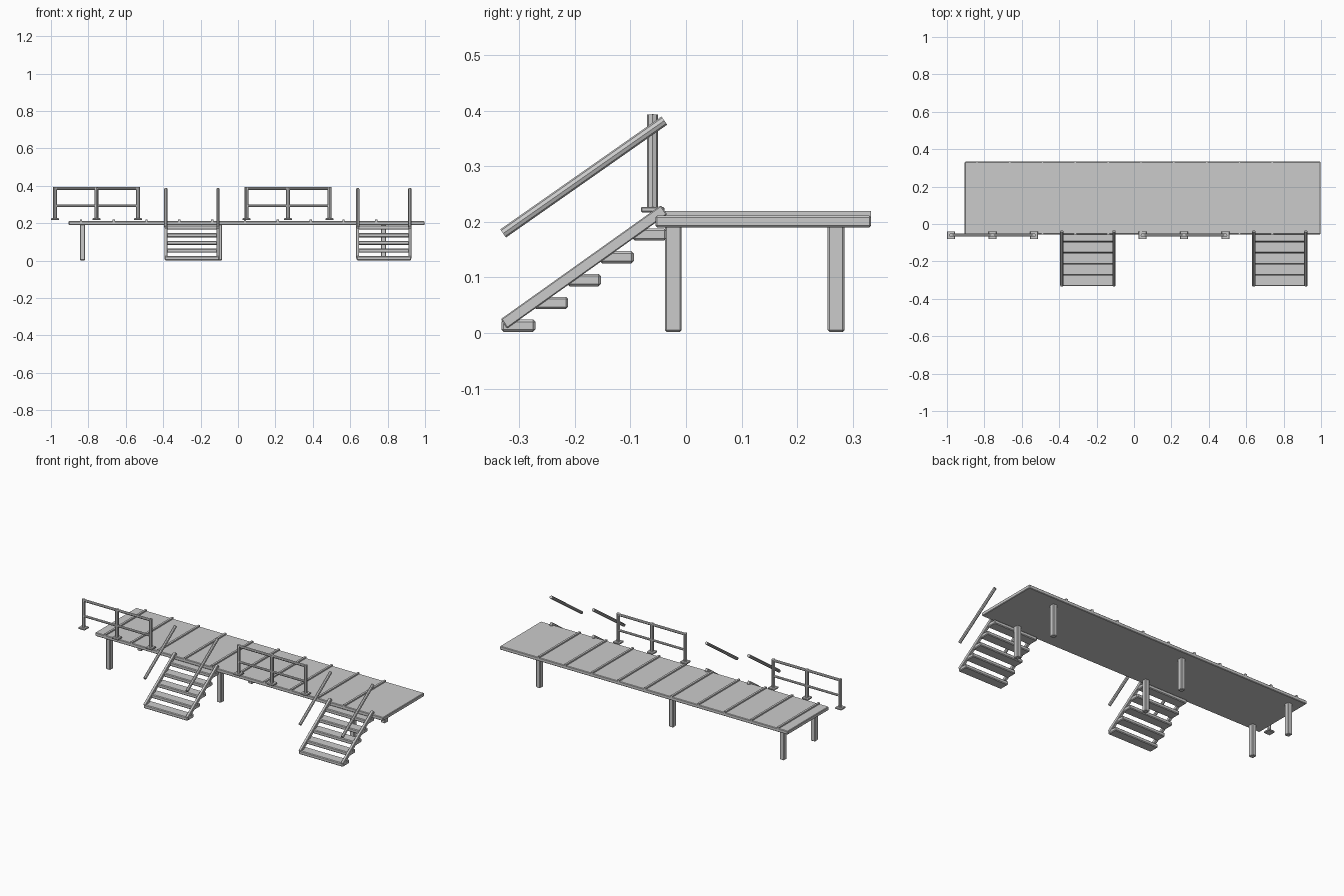
import bpy, bmesh, math
from mathutils import Vector

if "Cube" in bpy.data.objects:
    bpy.data.objects.remove(bpy.data.objects["Cube"])

def finish(name, bm):
    me = bpy.data.meshes.new(name)
    bm.to_mesh(me)
    bm.free()
    ob = bpy.data.objects.new(name, me)
    bpy.context.collection.objects.link(ob)
    return ob

def box(name, x, y, z, bevel=0.0):
    """Box from (min, max) ranges with optional chamfered edges."""
    bm = bmesh.new()
    bmesh.ops.create_cube(bm, size=1)
    for v in bm.verts:
        v.co = Vector([(a + b) / 2 + c * (b - a) for (a, b), c in zip((x, y, z), v.co)])
    if bevel:
        bmesh.ops.bevel(bm, geom=bm.edges[:], offset=bevel, segments=1, affect='EDGES')
    return finish(name, bm)

def bar(name, p, q, r, sides=8):
    """Faceted round bar between two points."""
    p, q = Vector(p), Vector(q)
    bm = bmesh.new()
    bmesh.ops.create_cone(bm, cap_ends=True, segments=sides, radius1=r, radius2=r, depth=(q - p).length)
    bmesh.ops.rotate(bm, verts=bm.verts, matrix=Vector((0, 0, 1)).rotation_difference(q - p).to_matrix())
    bmesh.ops.translate(bm, verts=bm.verts, vec=(p + q) / 2)
    return finish(name, bm)

def slanted(name, x, hw, profile):
    """Side profile (y, z) extruded across x."""
    bm = bmesh.new()
    f = bm.faces.new([bm.verts.new((x - hw, y, z)) for y, z in profile])
    ext = bmesh.ops.extrude_face_region(bm, geom=[f])
    bmesh.ops.translate(bm, vec=(2 * hw, 0, 0), verts=[v for v in ext['geom'] if isinstance(v, bmesh.types.BMVert)])
    bmesh.ops.recalc_face_normals(bm, faces=bm.faces[:])
    bmesh.ops.bevel(bm, geom=bm.edges[:], offset=0.002, segments=1, affect='EDGES')
    return finish(name, bm)

# Deck slab and raised cross battens
box("deck", (-0.905, 0.997), (-0.055, 0.333), (0.19, 0.211), 0.003)
for i in range(10):
    x = -0.84 + i * 0.1755
    box("deck_batten", (x - 0.006, x + 0.006), (-0.055, 0.333), (0.205, 0.219))

# Legs
for x in (-0.832, -0.1, 0.778):
    for y in (-0.023, 0.27):
        box("deck_leg", (x - 0.014, x + 0.014), (y - 0.015, y + 0.015), (0.002, 0.195), 0.003)

# Guard rails on the front edge
Y = -0.06
for x0 in (-0.978, 0.046):
    posts = (x0, x0 + 0.221, x0 + 0.443)
    for x in posts:
        bar("rail_post", (x, Y, 0.222), (x, Y, 0.393), 0.010)
        box("rail_foot", (x - 0.021, x + 0.021), (Y - 0.021, Y + 0.021), (0.217, 0.227), 0.002)
    bar("top_rail", (posts[0], Y, 0.386), (posts[-1], Y, 0.386), 0.008)
    bar("mid_rail", (posts[0], Y, 0.293), (posts[-1], Y, 0.293), 0.007)

# Stairs: treads, stringers and sloping handrails
for xl in (-0.386, 0.64):
    xr = xl + 0.279
    for i in range(5):
        y, z = -0.332 + i * 0.059, 0.002 + i * 0.041
        box("stair_tread", (xl - 0.006, xr + 0.006), (y, y + 0.061), (z, z + 0.022), 0.004)
    for x in (xl, xr):
        slanted("stair_stringer", x, 0.008,
                [(-0.333, 0.025), (-0.322, 0.008), (-0.034, 0.213), (-0.045, 0.230)])
        bar("stair_handrail", (x, -0.329, 0.179), (x, -0.039, 0.382), 0.009)
